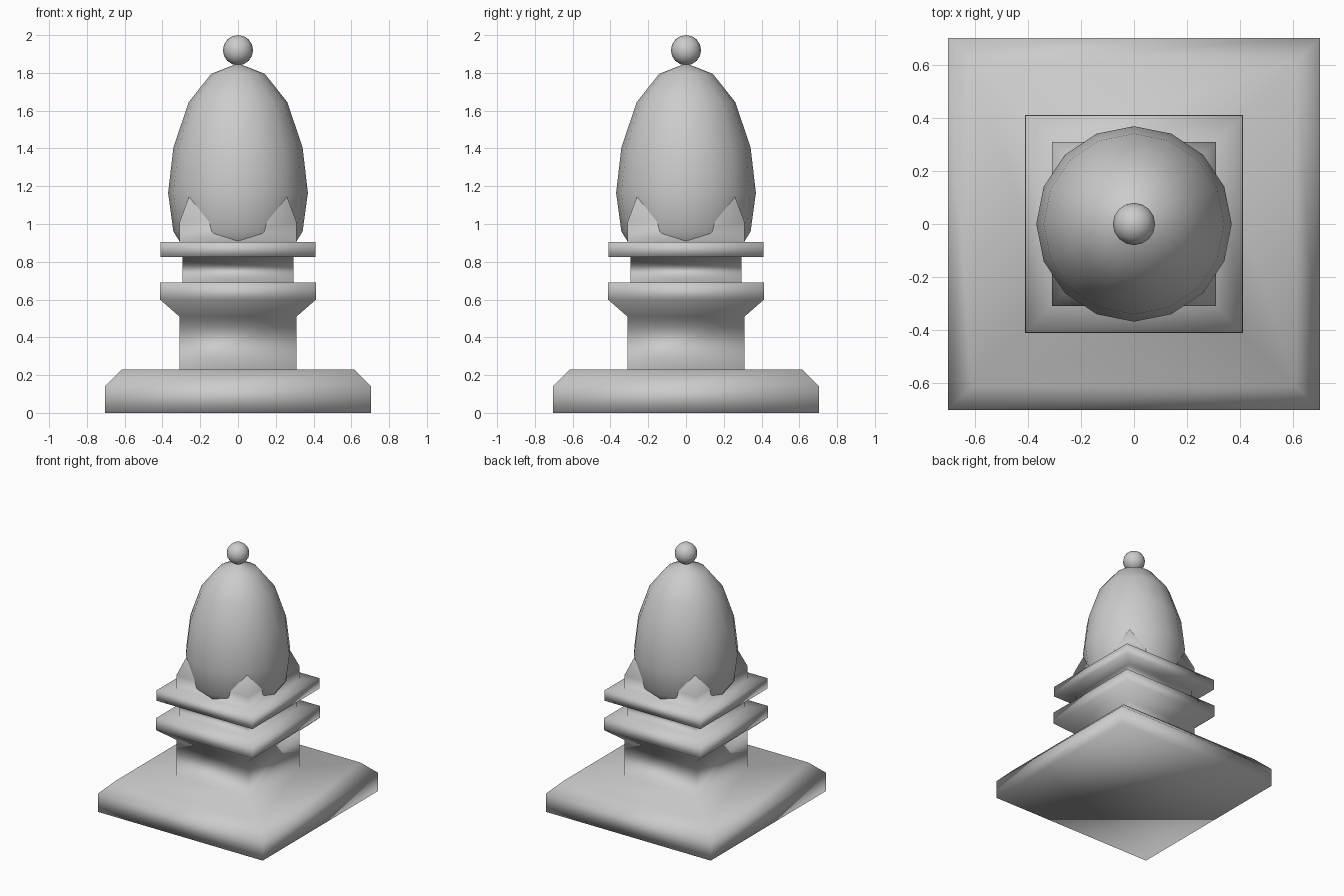
import bpy, bmesh, math

if "Cube" in bpy.data.objects:
    bpy.data.objects.remove(bpy.data.objects["Cube"])


def lathe(name, profile, sides, turn=0.0, scale=1.0):
    """Stack rings of (radius, z) from bottom to top and close both ends."""
    bm = bmesh.new()
    rings = []
    for r, z in profile:
        ring = []
        for i in range(sides):
            a = turn + 2 * math.pi * i / sides
            ring.append(bm.verts.new((r * scale * math.cos(a), r * scale * math.sin(a), z)))
        rings.append(ring)
    for lo, hi in zip(rings, rings[1:]):
        for i in range(sides):
            j = (i + 1) % sides
            bm.faces.new((lo[i], lo[j], hi[j], hi[i]))
    bm.faces.new(rings[0][::-1])
    bm.faces.new(rings[-1])
    bmesh.ops.remove_doubles(bm, verts=bm.verts, dist=1e-5)
    for f in bm.faces:
        f.smooth = True
    mesh = bpy.data.meshes.new(name)
    bm.to_mesh(mesh)
    bm.free()
    obj = bpy.data.objects.new(name, mesh)
    bpy.context.collection.objects.link(obj)
    return obj


# Square moulded pedestal: base, neck, two collars and the tapering socket
pedestal = [(0.705, 0), (0.705, 0.14), (0.615, 0.23), (0.31, 0.23),
            (0.31, 0.51), (0.413, 0.60), (0.413, 0.69), (0.295, 0.69),
            (0.295, 0.825), (0.41, 0.825), (0.41, 0.905), (0.31, 0.905),
            (0.31, 1.01), (0.22, 1.25)]
lathe("pedestal", pedestal, 4, math.pi / 4, math.sqrt(2))

# Egg-shaped dome, set into the socket
dome = [(0.26, 0.83), (0.342, 0.96), (0.37, 1.165), (0.342, 1.405),
        (0.261, 1.645), (0.142, 1.795), (0.002, 1.85)]
lathe("dome", dome, 16)

# Ball on top
bpy.ops.mesh.primitive_uv_sphere_add(segments=16, ring_count=8, radius=0.08,
                                     location=(0, 0, 1.92))
ball = bpy.context.object
ball.name = "top_ball"
bpy.ops.object.shade_smooth()
